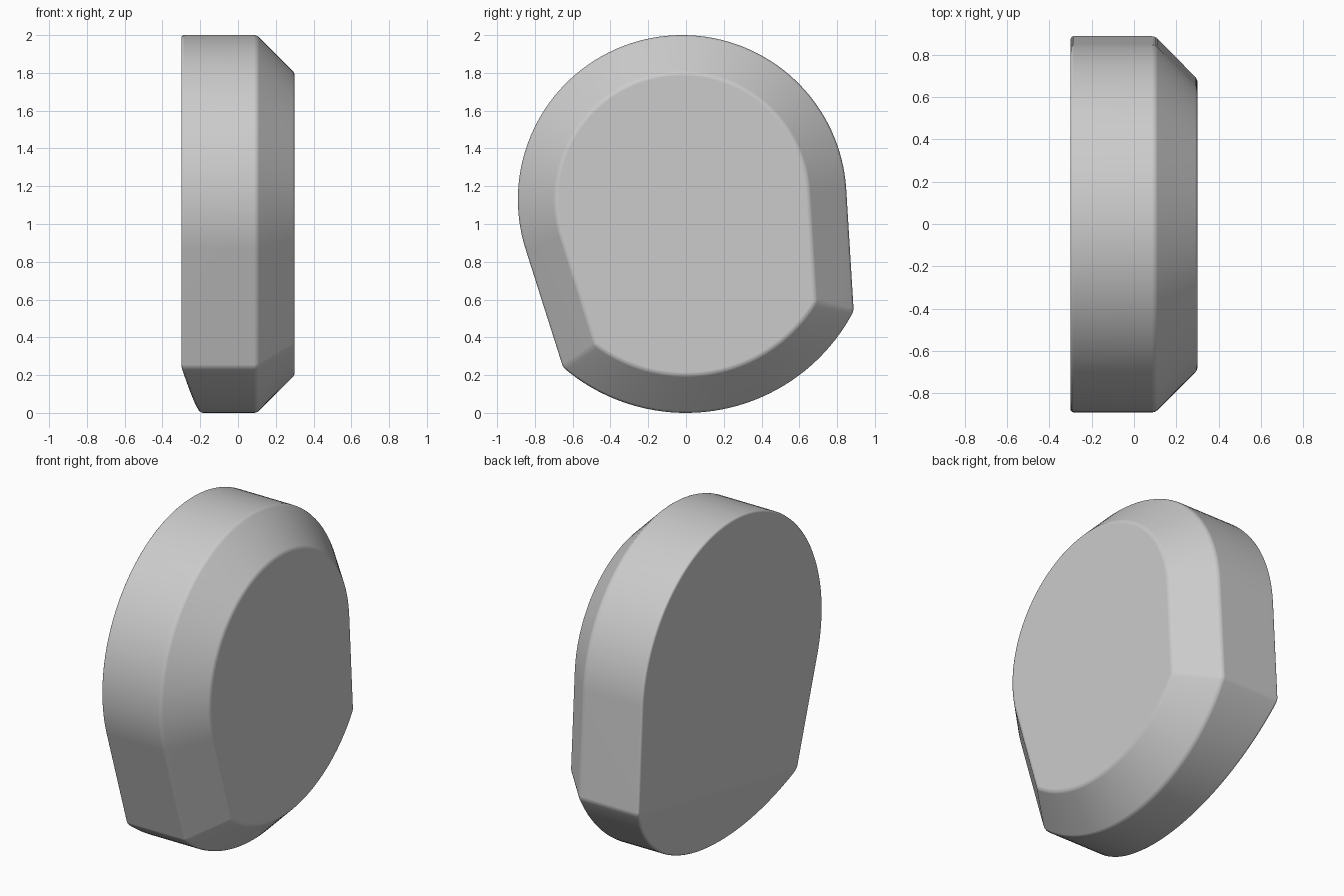
import bpy, bmesh, math
from mathutils import Vector

cube = bpy.data.objects.get("Cube")
if cube:
    bpy.data.objects.remove(cube, do_unlink=True)

CROWN, CROWN_R = Vector((-0.02, 1.13)), 0.87     # upper arc, in (y, z)
BASE, BASE_R = Vector((0, 1)), 1.0               # lower arc
RIGHT, LEFT = math.radians(3.5), math.radians(197.6)  # side normals


def polar(centre, radius, angle):
    return centre + radius * Vector((math.cos(angle), math.sin(angle)))


def corner(inset, angle, sign):
    """Where a straight side meets the lower arc."""
    start = polar(CROWN, CROWN_R - inset, angle) - BASE
    along = Vector((math.sin(angle), -math.cos(angle))) * sign
    b = start.dot(along)
    c = start.length_squared - (BASE_R - inset) ** 2
    return start + along * (math.sqrt(b * b - c) - b)


def outline(inset, arc=72, low=40):
    """Crown arc, two straight sides and lower arc, moved inwards."""
    pts = [polar(CROWN, CROWN_R - inset, RIGHT + (LEFT - RIGHT) * i / arc)
           for i in range(arc + 1)]
    p, q = corner(inset, LEFT, -1), corner(inset, RIGHT, 1)
    a0, a1 = math.atan2(p.y, p.x), math.atan2(q.y, q.x)
    pts += [polar(BASE, BASE_R - inset, a0 % math.tau + (a1 - a0) % math.tau * i / low)
            for i in range(low + 1)]
    return pts


# Body: straight wall, then a sloped rim up to the smaller face
bm = bmesh.new()
rings = [[bm.verts.new((x, p.x, p.y)) for p in outline(inset)]
         for x, inset in ((-0.3, 0), (0.1, 0), (0.3, 0.2))]
bm.faces.new(rings[0])
bm.faces.new(rings[-1])
for a, b in zip(rings, rings[1:]):
    for i in range(len(a)):
        j = (i + 1) % len(a)
        bm.faces.new((a[i], a[j], b[j], b[i]))
bmesh.ops.recalc_face_normals(bm, faces=bm.faces)

# Shallow slanted cut under the flat back, between the two lower corners
p, q = corner(0, LEFT, -1) + BASE, corner(0, RIGHT, 1) + BASE
A, B = Vector((-0.3, p.x, p.y)), Vector((-0.3, q.x, q.y))
normal = (B - A).cross(Vector((-0.2, 0, 0)) - A)
if normal.x > 0:
    normal.negate()
bmesh.ops.bisect_plane(bm, geom=bm.verts[:] + bm.edges[:] + bm.faces[:], dist=0.0005,
                       plane_co=A, plane_no=normal, clear_outer=True)
bmesh.ops.holes_fill(bm, edges=[e for e in bm.edges if e.is_boundary])
bmesh.ops.recalc_face_normals(bm, faces=bm.faces)

mesh = bpy.data.meshes.new("body")
bm.to_mesh(mesh)
bm.free()
body = bpy.data.objects.new("body", mesh)
bpy.context.collection.objects.link(body)

grey = bpy.data.materials.new("light grey")
grey.use_nodes = True
grey.diffuse_color = (0.6, 0.6, 0.6, 1)
grey.node_tree.nodes["Principled BSDF"].inputs["Base Color"].default_value = (0.6, 0.6, 0.6, 1)
mesh.materials.append(grey)

# Softened edges
bpy.context.view_layer.objects.active = body
body.select_set(True)
bpy.ops.object.shade_smooth()
bevel = body.modifiers.new("soft edges", 'BEVEL')
bevel.width = 0.015
bevel.segments = 3
bevel.limit_method = 'ANGLE'
bevel.angle_limit = math.radians(10)
weighted = body.modifiers.new("flat faces", 'WEIGHTED_NORMAL')
weighted.keep_sharp = True
